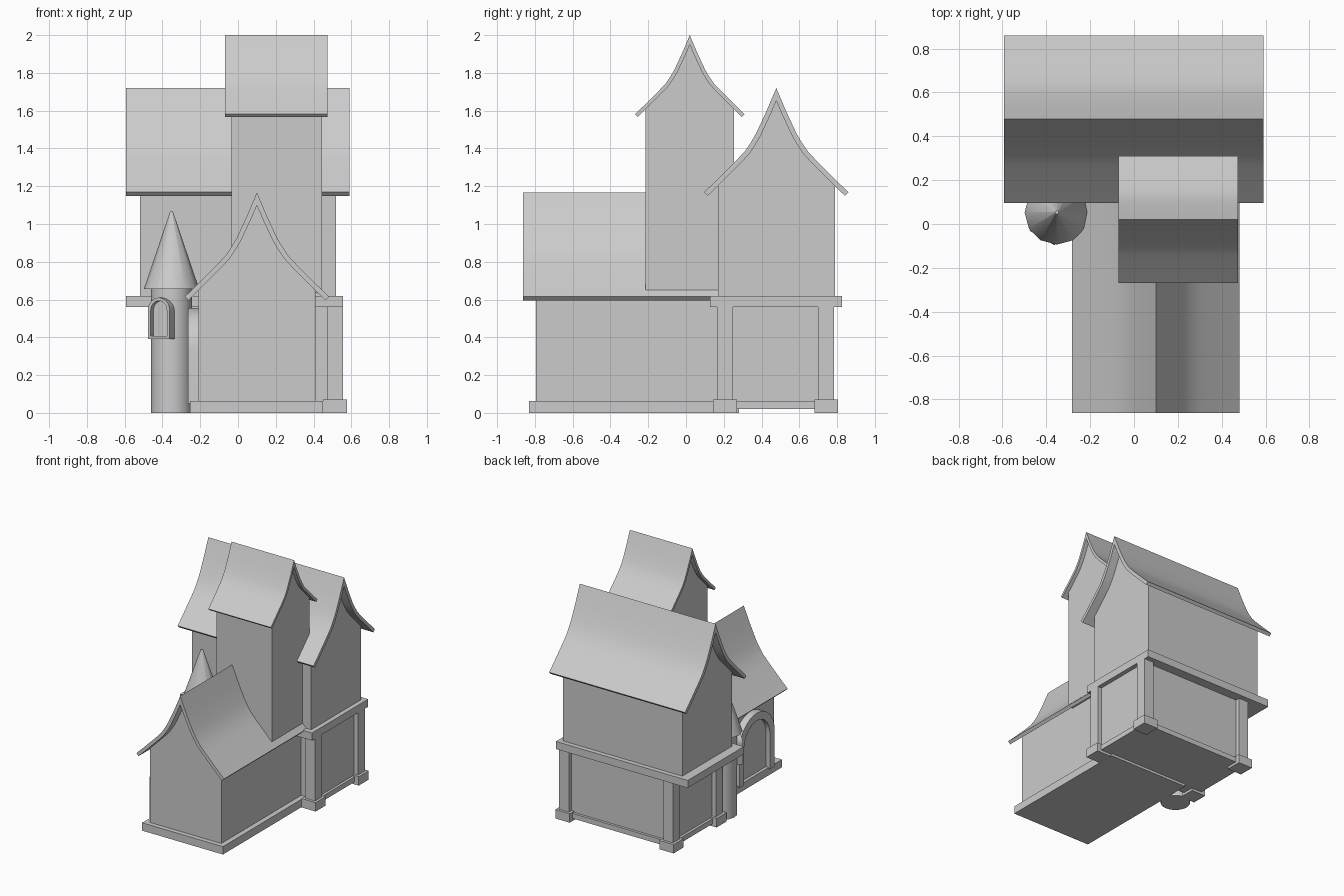
import bpy, bmesh, math
from mathutils import Matrix, Vector

if "Cube" in bpy.data.objects:
    bpy.data.objects.remove(bpy.data.objects["Cube"])

def finish(name, bm, smooth=None):
    bmesh.ops.recalc_face_normals(bm, faces=bm.faces)
    me = bpy.data.meshes.new(name)
    bm.to_mesh(me)
    bm.free()
    ob = bpy.data.objects.new(name, me)
    bpy.context.collection.objects.link(ob)
    if smooth:
        bpy.ops.object.select_all(action='DESELECT')
        ob.select_set(True)
        bpy.context.view_layer.objects.active = ob
        bpy.ops.object.shade_smooth_by_angle(angle=math.radians(smooth))
    return ob

def box(name, x0, x1, y0, y1, z0, z1):
    bm = bmesh.new()
    m = Matrix.Translation(((x0+x1)/2, (y0+y1)/2, (z0+z1)/2)) @ Matrix.Diagonal((x1-x0, y1-y0, z1-z0, 1))
    bmesh.ops.create_cube(bm, size=1, matrix=m)
    return finish(name, bm)

def prism(name, pts, a, b, place, smooth=None):
    """Extrude a 2D outline from a to b; place(u, v, t) gives the 3D point."""
    bm = bmesh.new()
    ra = [bm.verts.new(place(u, v, a)) for u, v in pts]
    rb = [bm.verts.new(place(u, v, b)) for u, v in pts]
    n = len(pts)
    for i in range(n):
        j = (i + 1) % n
        bm.faces.new((ra[i], ra[j], rb[j], rb[i]))
    bm.faces.new(ra)
    bm.faces.new(rb)
    return finish(name, bm, smooth)

def along_x(u, v, t):
    return (t, u, v)

def along_y(u, v, t):
    return (u, t, v)

# Flared roof half-profile: (distance from ridge, drop), half-width 1
CURVE = [(0, 0), (.14, .33), (.28, .63), (.35, .75), (.43, .87), (.55, 1.0), (.68, 1.13), (.84, 1.29), (1, 1.444)]

def offset_curve(d):
    out = []
    for i, (u, v) in enumerate(CURVE):
        p, q = Vector(CURVE[max(i-1, 0)]), Vector(CURVE[min(i+1, len(CURVE)-1)])
        t = (q - p).normalized()
        out.append((0, d / t.x) if i == 0 else (u - d*t.y, v + d*t.x))
    return out

def gabled(name, centre, ridge, half, place, roof_ends, wall_ends, wall_bottom):
    """Flared roof shell plus the gabled walls under it."""
    full = lambda c: [(-u, v) for u, v in c[:0:-1]] + c
    to = lambda c: [(centre + u*half, ridge - v*half) for u, v in c]
    prism(name + "_roof", to(full(CURVE)) + to(full(offset_curve(.07)))[::-1], *roof_ends, place, 30)
    w = .811
    mid = offset_curve(.035)
    top = [p for p in mid if p[0] < w - .01]
    p, q = top[-1], mid[len(top)]
    top.append((w, p[1] + (q[1]-p[1]) * (w-p[0]) / (q[0]-p[0])))
    base = (ridge - wall_bottom) / half
    prism(name + "_walls", to([(-w, base)] + full(top) + [(w, base)]), *wall_ends, place)

gabled("main_house", .478, 1.72, .382, along_x, (-.593, .59), (-.52, .52), .6)
gabled("front_wing", .10, 1.167, .382, along_y, (-.862, .25), (-.793, .25), .03)
gabled("tower", .02, 2.0, .29, along_x, (-.07, .475), (-.035, .445), .635)

# Wing plinth and ledge under the upper storey
box("wing_plinth", -.254, .45, -.83, .28, 0, .062)
box("storey_ledge", -.593, .556, .127, .825, .56, .62)

# Lower storey: recessed walls, bottom rail, corner posts on feet
X0, X1, Y0, Y1 = -.435, .556, .164, .784
box("lower_walls", X0+.035, X1-.035, Y0+.035, Y1-.035, .02, .57)
box("bottom_rail", X0+.015, X1-.015, Y0+.015, Y1-.015, .02, .06)
for sx, x in (("left", X0), ("right", X1-.085)):
    for sy, y in (("front", Y0), ("back", Y1-.085)):
        box(f"{sy}_{sx}_post", x, x+.085, y, y+.085, .05, .57)
        box(f"{sy}_{sx}_foot", x-.02, x+.105, y-.02, y+.105, 0, .07)

# Round corner turret with pointed roof
def cone(name, r1, r2, z0, z1, n, smooth):
    bm = bmesh.new()
    bmesh.ops.create_cone(bm, cap_ends=True, segments=n, radius1=r1, radius2=r2, depth=z1-z0,
                          matrix=Matrix.Translation((-.352, .053, (z0+z1)/2)))
    return finish(name, bm, smooth)

cone("turret_body", .108, .108, 0, .67, 24, 40)
cone("turret_roof", .147, .008, .655, 1.065, 12, 40)

# Arched openings: frame plus recessed panel
def arch(r, spring, bottom, n=16):
    return [(-r, bottom)] + [(-r*math.cos(math.pi*i/n), spring + r*math.sin(math.pi*i/n))
                             for i in range(n+1)] + [(r, bottom)]

def arched(name, origin, facing, r, inner, spring, bottom, depth, recess):
    d = Vector((math.cos(facing), math.sin(facing), 0))
    s = Vector((-d.y, d.x, 0))
    place = lambda u, v, t: Vector(origin) + s*u + d*t + Vector((0, 0, v))
    prism(name + "_frame", arch(r, spring, bottom) + arch(inner, spring, bottom)[::-1], -depth, 0, place, 30)
    prism(name + "_panel", arch(inner+.005, spring, bottom), -depth, -recess, place, 30)
    return place

arched("side_door", (-.265, -.505, 0), math.pi, .22, .16, .335, .05, .07, .035)
a = math.radians(240)
place = arched("turret_window", (-.352 + .135*math.cos(a), .053 + .135*math.sin(a), 0), a,
               .066, .049, .544, .39, .07, .03)
prism("turret_window_sill", [(-.066, .39), (.066, .39), (.066, .408), (-.066, .408)], -.07, 0, place)
